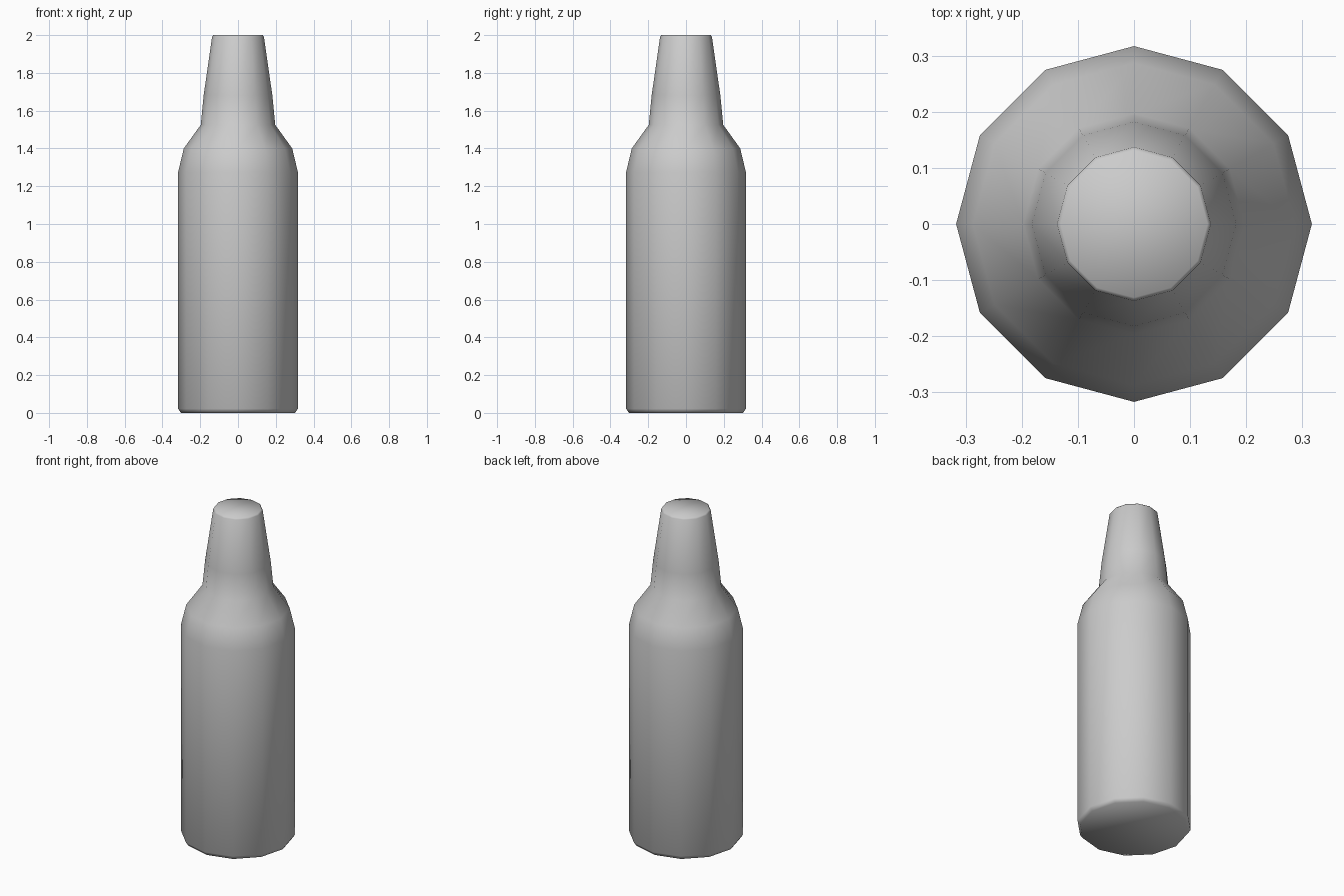
import bpy, bmesh
from math import cos, sin, pi, radians

if "Cube" in bpy.data.objects:
    bpy.data.objects.remove(bpy.data.objects["Cube"])

SIDES = 12
# Bottle outline as (radius, height), from base to lip
PROFILE = [(0.302, 0.0), (0.317, 0.022), (0.317, 1.275), (0.287, 1.40),
           (0.197, 1.525), (0.182, 1.68), (0.137, 1.992), (0.131, 2.0)]


def lathe(name, profile, sides):
    bm = bmesh.new()
    rings = [[bm.verts.new((r * cos(2 * pi * i / sides), r * sin(2 * pi * i / sides), z))
              for i in range(sides)] for r, z in profile]
    for low, high in zip(rings, rings[1:]):
        for i in range(sides):
            j = (i + 1) % sides
            bm.faces.new((low[i], low[j], high[j], high[i]))
    # Flat base and flat closed top
    bm.faces.new(rings[0][::-1])
    bm.faces.new(rings[-1])
    mesh = bpy.data.meshes.new(name)
    bm.to_mesh(mesh)
    bm.free()
    obj = bpy.data.objects.new(name, mesh)
    bpy.context.collection.objects.link(obj)
    return obj


# Twelve-sided bottle with smooth shading
bottle = lathe("bottle", PROFILE, SIDES)
bpy.context.view_layer.objects.active = bottle
bottle.select_set(True)
bpy.ops.object.shade_smooth_by_angle(angle=radians(60))
